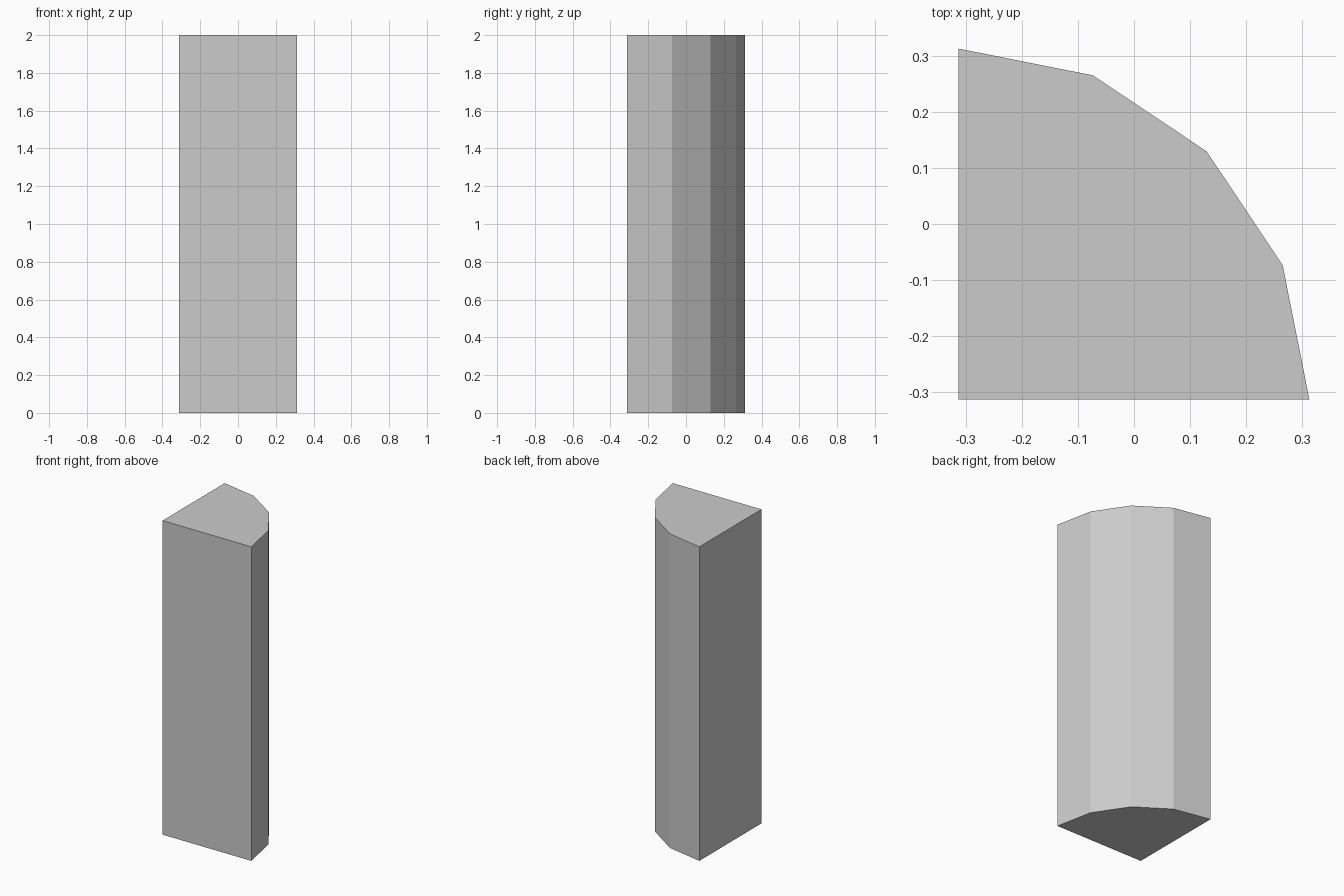
import bpy, bmesh
from math import cos, sin, pi

if "Cube" in bpy.data.objects:
    bpy.data.objects.remove(bpy.data.objects["Cube"])

RADIUS, HEIGHT, SEGMENTS = 0.625, 2.0, 4
corner = -RADIUS / 2

# Quarter-round profile: square corner plus a faceted 90 degree arc
profile = [(corner, corner)]
for i in range(SEGMENTS + 1):
    a = i * pi / 2 / SEGMENTS
    profile.append((corner + RADIUS * cos(a), corner + RADIUS * sin(a)))

# Extrude the profile upward into a solid column
bm = bmesh.new()
base = bm.faces.new([bm.verts.new((x, y, 0)) for x, y in profile])
top = bmesh.ops.extrude_face_region(bm, geom=[base], use_keep_orig=True)
bmesh.ops.translate(bm, vec=(0, 0, HEIGHT),
                    verts=[v for v in top["geom"] if isinstance(v, bmesh.types.BMVert)])
bmesh.ops.recalc_face_normals(bm, faces=bm.faces)

mesh = bpy.data.meshes.new("quarter_round_column")
bm.to_mesh(mesh)
bm.free()
column = bpy.data.objects.new("quarter_round_column", mesh)
bpy.context.collection.objects.link(column)
